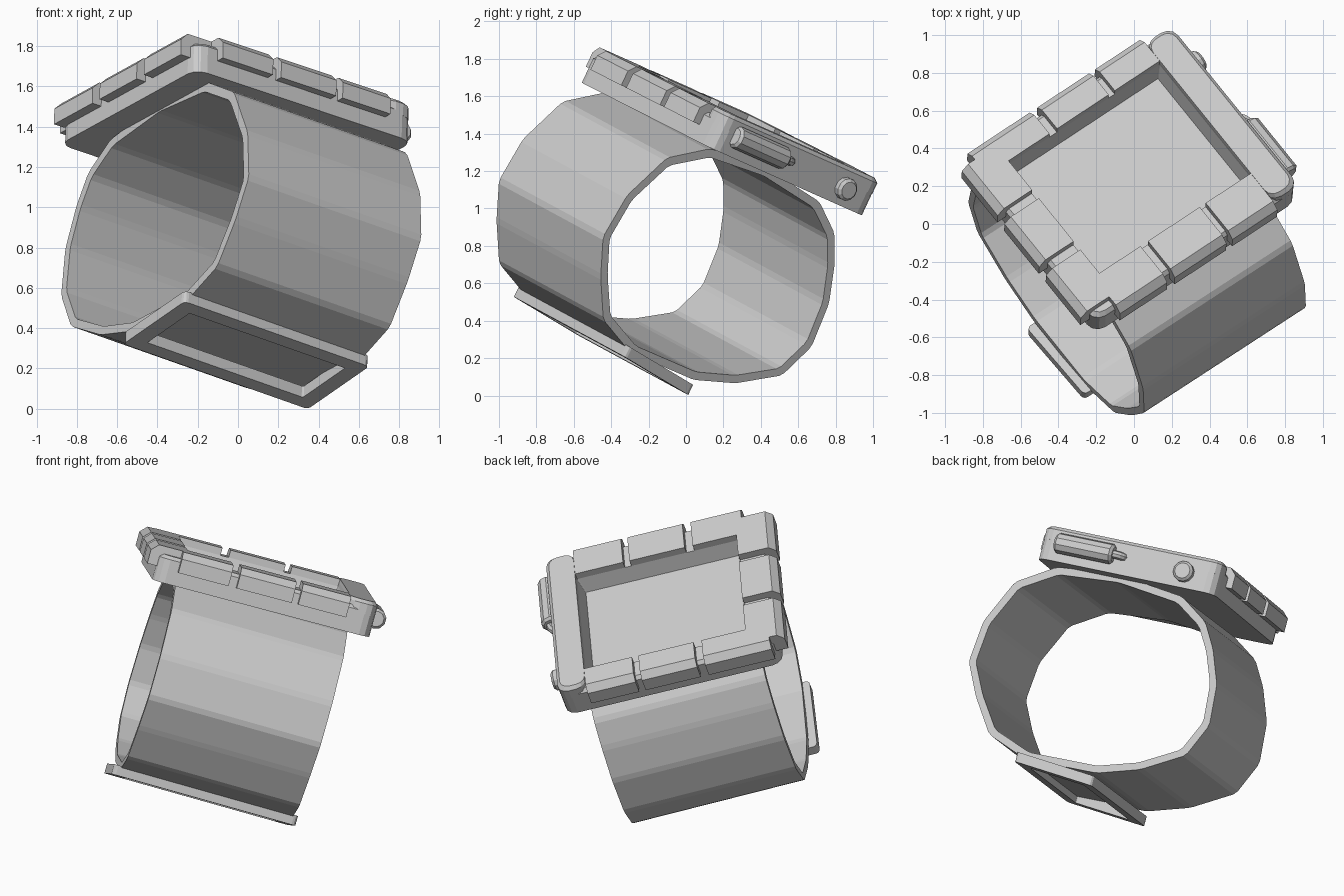
import bpy, bmesh, math
from mathutils import Vector, Matrix

if "Cube" in bpy.data.objects:
    bpy.data.objects.remove(bpy.data.objects["Cube"])


def frame(a, b):
    # tilted frame: u = band width, v = across the dial, n = dial normal
    a = Vector(a).normalized()
    b = Vector(b)
    b = (b - a * b.dot(a)).normalized()
    return Matrix((a, b, a.cross(b))).transposed().to_4x4()


BAND = frame((.804, .523, -.283), (-.595, .736, -.33))
CASE = frame((.804, .5305, -.269), (-.595, .7345, -.327))


def loft(name, loops, mat, closed=False):
    # skin equal-length loops; cap the ends, or wrap round when closed
    bm = bmesh.new()
    rows = [[bm.verts.new(p) for p in lp] for lp in loops]
    k = len(rows[0])
    pairs = list(zip(rows, rows[1:]))
    if closed:
        pairs.append((rows[-1], rows[0]))
    else:
        bm.faces.new(rows[0])
        bm.faces.new(rows[-1])
    for r, s in pairs:
        for i in range(k):
            j = (i + 1) % k
            bm.faces.new((r[i], r[j], s[j], s[i]))
    bmesh.ops.recalc_face_normals(bm, faces=bm.faces)
    me = bpy.data.meshes.new(name)
    bm.to_mesh(me)
    bm.free()
    ob = bpy.data.objects.new(name, me)
    ob.matrix_world = mat
    bpy.context.collection.objects.link(ob)
    return ob


def rrect(u0, u1, v0, v1, r, n, slope=0):
    # rounded rectangle in the uv plane, three segments per corner
    pts = []
    for cu, cv, q in ((u1 - r, v1 - r, 0), (u0 + r, v1 - r, 1),
                      (u0 + r, v0 + r, 2), (u1 - r, v0 + r, 3)):
        for i in range(4):
            t = math.pi / 2 * (q + i / 3)
            v = cv + r * math.sin(t)
            pts.append((cu + r * math.cos(t), v, n + slope * (v - v0)))
    return pts


def along_u(prof, u):
    return [(u, v, n) for v, n in prof]


def rod(name, c, axis, length, r, sides, tip=.015):
    # bevelled cylinder along u (0) or v (1)
    loops = []
    for d, rr in ((0, r - tip), (tip, r), (length - tip, r), (length, r - tip)):
        lp = []
        for i in range(sides):
            t = 2 * math.pi * (i + .5) / sides
            a, b = rr * math.cos(t), rr * math.sin(t)
            lp.append((c[0] + d, c[1] + a, c[2] + b) if axis == 0
                      else (c[0] + a, c[1] + d, c[2] + b))
        loops.append(lp)
    loft(name, loops, CASE)


# band: faceted loop with narrow bevels between the panels
corners = [(.05, 1.25), (.23, 1.13), (.32, .98), (.40, .775), (.42, .525),
           (.325, .32), (.07, .18), (-.19, .105), (-.65, .10), (-.905, .20),
           (-1.045, .405), (-1.145, .605), (-1.12, .86), (-.99, 1.13),
           (-.757, 1.27), (-.36, 1.3)]
outer = []
for i, c in enumerate(corners):
    p = Vector(c)
    for q in (corners[i - 1], corners[(i + 1) % len(corners)]):
        outer.append(tuple(p + (Vector(q) - p).normalized() * .018))
inner = [(-.36 + (v + .36) * .945, .69 + (n - .69) * .925) for v, n in outer]
loft("band", [along_u(outer, -.805), along_u(outer, .26),
              along_u(inner, .26), along_u(inner, -.805)], BAND, closed=True)

# buckle: thin open frame under the band
s = -.095
loft("buckle", [rrect(-.85, .29, -.70, -.19, .025, .068, s),
                rrect(-.85, .29, -.70, -.19, .025, .128, s),
                rrect(-.76, .20, -.62, -.27, .008, .120, s),
                rrect(-.76, .20, -.62, -.27, .008, .060, s)], BAND, closed=True)

# case: rounded slab with a sunken screen
loft("case", [rrect(-.93, .41, -.855, .285, .07, 1.275),
              rrect(-.93, .41, -.855, .285, .07, 1.42),
              rrect(-.91, .39, -.835, .265, .06, 1.44),
              rrect(-.76, .235, -.66, .15, .006, 1.44),
              rrect(-.735, .21, -.635, .125, .006, 1.34)], CASE)

# plain raised rim on the crown side
loft("crown_side_rim", [rrect(.235, .41, -.855, .285, .065, 1.40),
                        rrect(.235, .41, -.855, .285, .065, 1.465),
                        rrect(.237, .39, -.835, .265, .055, 1.485)], CASE)


def guard_profile(a, b):
    # cross-section of a guard from recess edge a to overhanging edge b
    d = 1 if b > a else -1
    return [(a, 1.40), (a, 1.485), (b - .04 * d, 1.485), (b, 1.445),
            (b, 1.36), (b - .06 * d, 1.36)]


# guards along both long sides
for side, a, b in (("back", .15, .325), ("front", -.66, -.90)):
    pr = guard_profile(a, b)
    first = -.90 if side == "back" else -.80
    for i, (u0, u1) in enumerate(((first, -.49), (-.44, -.10), (-.06, .236))):
        loft(f"{side}_guard_{i}", [along_u(pr, u0), along_u(pr, u1)], CASE)

# guards along the short side
pr = guard_profile(-.76, -.985)
for i, (v0, v1) in enumerate(((-.06, .26), (-.43, -.12), (-.80, -.49))):
    loft(f"side_guard_{i}", [[(u, v, n) for u, n in pr] for v in (v0, v1)], CASE)

# side roller, its bent pin, and the round button
rod("side_roller", (.425, -.75, 1.385), 1, .37, .062, 10)
rod("round_button", (.39, .07, 1.37), 0, .065, .062, 12)
arc = []
for i in range(6):
    t = math.pi / 2 * i / 5
    cu, cv = math.cos(t), math.sin(t)
    arc.append([(.38 + (.055 + .025 * math.cos(w)) * cu,
                 -.385 + (.065 + .025 * math.cos(w)) * cv,
                 1.385 + .025 * math.sin(w))
                for w in (2 * math.pi * j / 8 for j in range(8))])
loft("roller_pin", arc, CASE)
